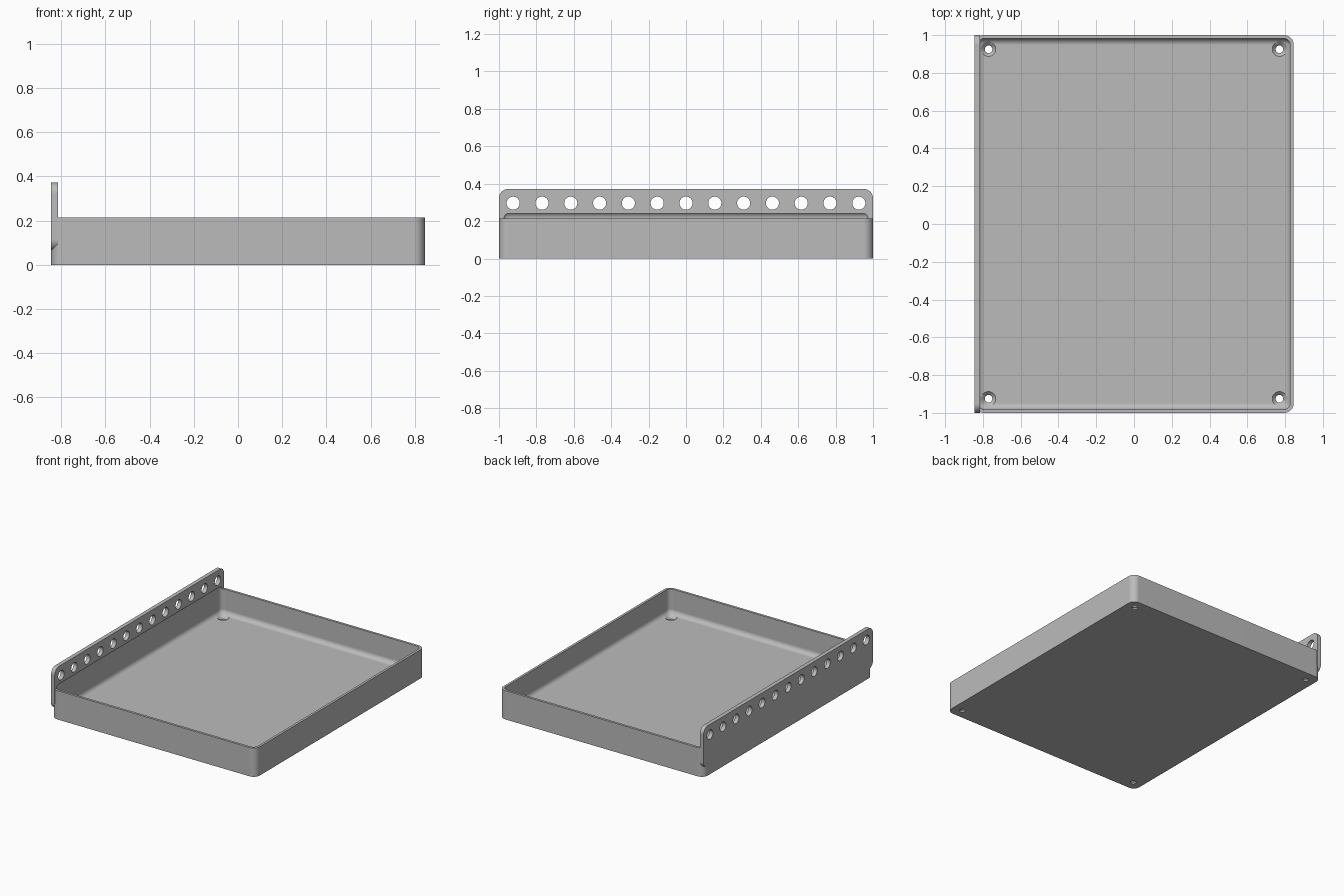
import bpy, bmesh, math
from mathutils import Matrix, Vector

if "Cube" in bpy.data.objects:
    bpy.data.objects.remove(bpy.data.objects["Cube"], do_unlink=True)

HALF_X, HALF_Y = 0.845, 1.0
WALL_TOP, PLATE_TOP = 0.215, 0.372
WALL, FLOOR, RADIUS = 0.018, 0.03, 0.05

grey = bpy.data.materials.new("plain grey")
grey.use_nodes = True
colour = (0.5, 0.5, 0.5, 1)
grey.diffuse_color = colour
grey.node_tree.nodes["Principled BSDF"].inputs["Base Color"].default_value = colour


def finish(name, bm):
    mesh = bpy.data.meshes.new(name)
    bmesh.ops.recalc_face_normals(bm, faces=bm.faces)
    bm.to_mesh(mesh)
    bm.free()
    mesh.materials.append(grey)
    obj = bpy.data.objects.new(name, mesh)
    bpy.context.collection.objects.link(obj)
    return obj


def rounded_box(name, low, high, radius, axis=None):
    """Box with rounded edges: those along one axis, or all of them."""
    low, high = Vector(low), Vector(high)
    bm = bmesh.new()
    size = high - low
    bmesh.ops.create_cube(bm, size=1, matrix=Matrix.Translation((low + high) / 2)
                          @ Matrix.Diagonal((*size, 1)))
    edges = [e for e in bm.edges if axis is None
             or abs((e.verts[0].co - e.verts[1].co)[axis]) > 0.001]
    bmesh.ops.bevel(bm, geom=edges, offset=radius, segments=8,
                    profile=0.5, affect='EDGES')
    return finish(name, bm)


def round_cutters(name, centres, r1, r2, depth, turn=Matrix()):
    bm = bmesh.new()
    for c in centres:
        bmesh.ops.create_cone(bm, cap_ends=True, segments=32, radius1=r1,
                              radius2=r2, depth=depth,
                              matrix=Matrix.Translation(c) @ turn)
    return finish(name, bm)


def combine(target, other, operation):
    other.hide_render = True
    mod = target.modifiers.new(operation.title(), 'BOOLEAN')
    mod.operation, mod.object, mod.solver = operation, other, 'EXACT'
    bpy.context.view_layer.objects.active = target
    bpy.ops.object.modifier_apply(modifier=mod.name)
    bpy.data.objects.remove(other, do_unlink=True)


# Tray body with rounded upright corners
tray = rounded_box("tray", (-HALF_X, -HALF_Y, 0), (HALF_X, HALF_Y, WALL_TOP), RADIUS, 2)

# Tall mounting plate along the right side
plate = rounded_box("mounting_plate", (-HALF_X, -HALF_Y, 0.065),
                    (-HALF_X + 0.03, HALF_Y, PLATE_TOP), RADIUS, 0)
combine(tray, plate, 'UNION')

# Filleted cavity, reaching up into the plate
cavity = rounded_box("cavity", (WALL - HALF_X, WALL - HALF_Y, FLOOR),
                     (HALF_X - WALL, HALF_Y - WALL, 0.25), 0.035)
combine(tray, cavity, 'DIFFERENCE')

# Row of holes through the plate
row = [(-HALF_X, -0.924 + 0.154 * i, 0.296) for i in range(13)]
combine(tray, round_cutters("plate_holes", row, 0.035, 0.035, 0.2,
                            Matrix.Rotation(math.pi / 2, 4, 'Y')), 'DIFFERENCE')

# Countersunk screw holes in the floor corners
corners = [(x, y) for x in (-0.77, 0.77) for y in (-0.925, 0.925)]
combine(tray, round_cutters("screw_holes", [(x, y, 0) for x, y in corners],
                            0.02, 0.02, 0.1), 'DIFFERENCE')
combine(tray, round_cutters("countersinks", [(x, y, 0.025) for x, y in corners],
                            0.018, 0.048, 0.03), 'DIFFERENCE')

# Smooth fillets, crisp edges
bpy.ops.object.select_all(action='DESELECT')
tray.select_set(True)
bpy.context.view_layer.objects.active = tray
bpy.ops.object.shade_smooth_by_angle(angle=math.radians(30))
weighted = tray.modifiers.new("Weighted Normal", 'WEIGHTED_NORMAL')
weighted.keep_sharp = True
